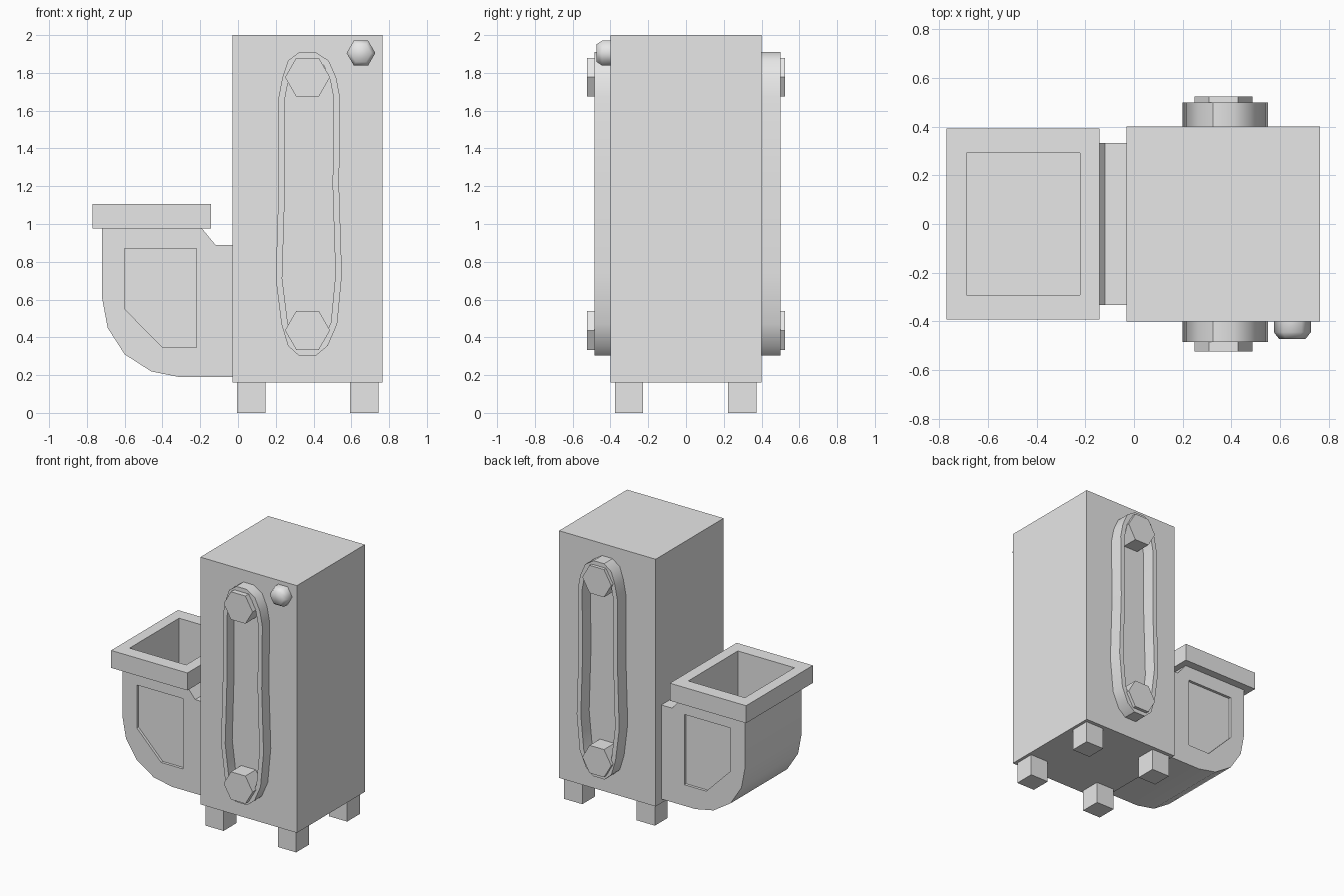
import bpy, bmesh, math
from mathutils import Vector

cube = bpy.data.objects.get("Cube")
if cube:
    bpy.data.objects.remove(cube, do_unlink=True)

grey = bpy.data.materials.new("plain_grey")
grey.use_nodes = True
grey.diffuse_color = (0.8, 0.8, 0.8, 1)
grey.node_tree.nodes["Principled BSDF"].inputs["Base Color"].default_value = (0.8, 0.8, 0.8, 1)


def finish(name, bm, smooth_angle=None):
    bmesh.ops.recalc_face_normals(bm, faces=bm.faces[:])
    mesh = bpy.data.meshes.new(name)
    bm.to_mesh(mesh)
    bm.free()
    mesh.materials.append(grey)
    if smooth_angle:
        mesh.polygons.foreach_set("use_smooth", [True] * len(mesh.polygons))
        mesh.set_sharp_from_angle(angle=math.radians(smooth_angle))
    obj = bpy.data.objects.new(name, mesh)
    bpy.context.collection.objects.link(obj)
    return obj


def loop_verts(bm, points, y):
    return [bm.verts.new((x, y, z)) for x, z in points]


def wall(bm, a, b):
    n = len(a)
    return [bm.faces.new((a[i], a[(i + 1) % n], b[(i + 1) % n], b[i])) for i in range(n)]


def prism(points, y_wall, y_out):
    """Profile extruded along y; returns the mesh and its outer face."""
    bm = bmesh.new()
    a, b = loop_verts(bm, points, y_wall), loop_verts(bm, points, y_out)
    wall(bm, a, b)
    bm.faces.new(a)
    cap = bm.faces.new(b)
    bmesh.ops.recalc_face_normals(bm, faces=bm.faces[:])
    return bm, cap


def box_mesh(lo, hi):
    rect = [(lo[0], lo[2]), (hi[0], lo[2]), (hi[0], hi[2]), (lo[0], hi[2])]
    return prism(rect, lo[1], hi[1])[0]


def hexagon(x, z, r):
    return [(x + r * math.cos(math.radians(60 * i)), z + r * math.sin(math.radians(60 * i)))
            for i in range(6)]


# Tall cabinet and its four feet
finish("cabinet", box_mesh((-0.03, -0.4, 0.16), (0.765, 0.4, 2.0)))
for side, x in (("right", -0.005), ("left", 0.593)):
    for end, y in (("front", -0.377), ("back", 0.223)):
        finish(f"{end}_{side}_foot", box_mesh((x, y, 0), (x + 0.15, y + 0.15, 0.165)))

# Chute with a rounded underside and a recessed panel on each side
chute = [(-0.03, 0.89), (-0.12, 0.89), (-0.19, 0.975), (-0.72, 0.975), (-0.72, 0.61),
         (-0.69, 0.45), (-0.6, 0.31), (-0.46, 0.22), (-0.31, 0.19), (-0.03, 0.19)]
panel = [(-0.6, 0.87), (-0.22, 0.87), (-0.22, 0.347), (-0.4, 0.347), (-0.6, 0.55)]
bm = bmesh.new()
outers = []
for s in (-1, 1):
    outer = loop_verts(bm, chute, s * 0.333)
    edge = loop_verts(bm, panel, s * 0.333)
    inner = loop_verts(bm, panel, s * 0.313)
    wall(bm, edge, inner)
    bm.faces.new(inner)
    ring = []
    for vs in (outer, edge):
        for i, v in enumerate(vs):
            w = vs[(i + 1) % len(vs)]
            ring.append(bm.edges.get((v, w)) or bm.edges.new((v, w)))
    bmesh.ops.triangle_fill(bm, edges=ring, use_beauty=True, normal=Vector((0, s, 0)))
    outers.append(outer)
sides = wall(bm, *outers)
bmesh.ops.delete(bm, geom=[sides[2]], context='FACES_ONLY')
finish("chute", bm, 35)

# Hopper rim with an open well sinking into the chute
bm = bmesh.new()
levels = []
for z, inset in ((0.975, 0.09), (0.975, 0), (1.105, 0), (1.105, 0.09), (0.55, 0.09)):
    x0, x1, y = -0.77 + inset * 0.9, -0.142 - inset * 0.9, 0.393 - inset * 1.13
    levels.append([bm.verts.new(p) for p in ((x0, -y, z), (x1, -y, z), (x1, y, z), (x0, y, z))])
for a, b in zip(levels, levels[1:]):
    wall(bm, a, b)
bm.faces.new(levels[-1])
finish("hopper_rim", bm)

# Drive belts and hexagonal pulleys on front and back
belt = [(0.325, 1.91), (0.41, 1.91), (0.48, 1.865), (0.52, 1.775), (0.54, 1.67), (0.535, 1.2),
        (0.55, 0.73), (0.525, 0.47), (0.475, 0.355), (0.415, 0.305), (0.32, 0.305),
        (0.265, 0.355), (0.23, 0.47), (0.2, 0.71), (0.215, 1.2), (0.215, 1.67),
        (0.235, 1.775), (0.265, 1.865)]
for end, s, depth in (("front", -1, 0.485), ("back", 1, 0.5)):
    bm, cap = prism(belt, s * 0.395, s * depth)
    bmesh.ops.inset_individual(bm, faces=[cap], thickness=0.034, use_even_offset=True)
    rim = list(cap.verts)
    floor = [bm.verts.new((v.co.x, s * 0.402, v.co.z)) for v in rim]
    bm.faces.remove(cap)
    wall(bm, rim, floor)
    bm.faces.new(floor)
    finish(f"{end}_belt", bm, 35)
    for level, z in (("upper", 1.777), ("lower", 0.437)):
        finish(f"{end}_{level}_pulley", prism(hexagon(0.368, z, 0.119), s * 0.395, s * 0.524)[0])

# Rounded knob in the top corner
bm, cap = prism(hexagon(0.651, 1.905, 0.076), -0.395, -0.445)
bmesh.ops.inset_individual(bm, faces=[cap], thickness=0.022, depth=0.028)
finish("knob", bm, 80)
